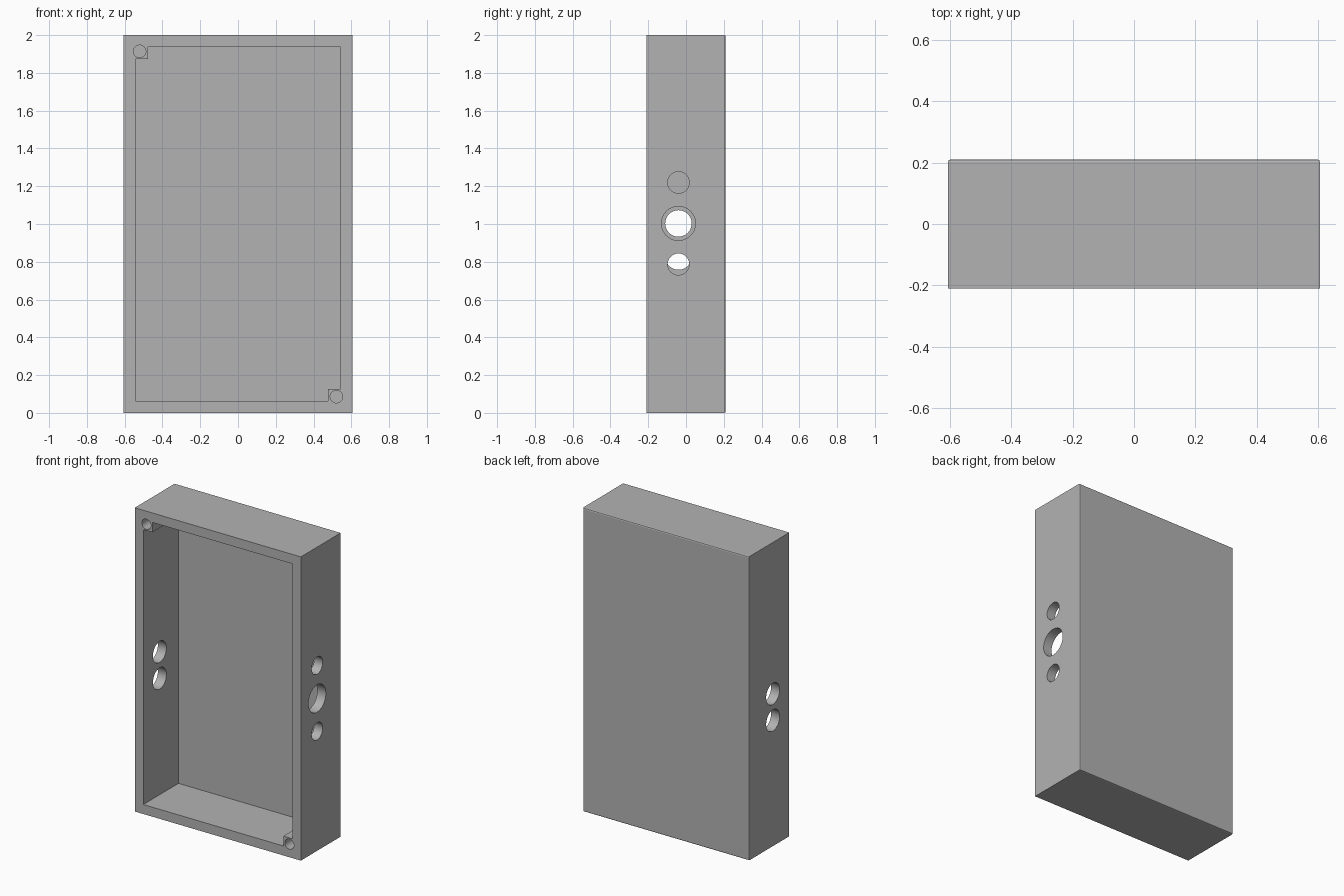
import bpy
import bmesh
import math
from mathutils import Matrix, Vector

cube = bpy.data.objects.get("Cube")
if cube:
    bpy.data.objects.remove(cube, do_unlink=True)

HALF_X, HALF_Y, HEIGHT = 0.605, 0.21, 2.0
WALL = 0.0625
HOLE_Y = -0.04

grey = bpy.data.materials.new("plain_grey")
grey.use_nodes = True
colour = (0.45, 0.45, 0.45, 1)
grey.diffuse_color = colour
grey.node_tree.nodes["Principled BSDF"].inputs["Base Color"].default_value = colour


def finish(name, bm):
    mesh = bpy.data.meshes.new(name)
    bm.to_mesh(mesh)
    bm.free()
    mesh.materials.append(grey)
    obj = bpy.data.objects.new(name, mesh)
    bpy.context.collection.objects.link(obj)
    return obj


def box(name, low, high, bevel=0):
    low, high = Vector(low), Vector(high)
    bm = bmesh.new()
    matrix = Matrix.Translation((low + high) / 2) @ Matrix.Diagonal((*(high - low), 1))
    bmesh.ops.create_cube(bm, size=1, matrix=matrix)
    if bevel:
        # Soften only the rim of the back face
        rim = [e for e in bm.edges if all(v.co.y > high.y - 1e-4 for v in e.verts)]
        bmesh.ops.bevel(bm, geom=rim, offset=bevel, segments=2, profile=0.5, affect='EDGES')
    return finish(name, bm)


def drill(name, centre, radius, length, axis):
    bm = bmesh.new()
    turn = Matrix.Rotation(math.pi / 2, 4, 'Y' if axis == 'X' else 'X')
    bmesh.ops.create_cone(bm, cap_ends=True, segments=48, radius1=radius, radius2=radius,
                          depth=length, matrix=Matrix.Translation(centre) @ turn)
    return finish(name, bm)


def combine(target, tool, operation):
    mod = target.modifiers.new(operation.lower(), 'BOOLEAN')
    mod.operation, mod.object, mod.solver = operation, tool, 'EXACT'
    bpy.context.view_layer.objects.active = target
    bpy.ops.object.modifier_apply(modifier=mod.name)
    bpy.data.objects.remove(tool, do_unlink=True)


# Outer case, open at the front
case = box("enclosure_case", (-HALF_X, -HALF_Y, 0), (HALF_X, HALF_Y, HEIGHT), 0.008)

# Cavity with two opposite corners left solid as screw posts
inner_x = HALF_X - WALL
cavity = box("cavity_cutter", (-inner_x, -HALF_Y - 0.1, WALL),
             (inner_x, 0.155, HEIGHT - WALL))
for side in (-1, 1):
    corner = Vector((side * inner_x, 0, HEIGHT / 2 - side * (HEIGHT / 2 - WALL)))
    reach = Vector((0.065, 0.5, 0.065))
    combine(cavity, box("post_block", corner - reach, corner + reach), 'DIFFERENCE')
combine(case, cavity, 'DIFFERENCE')

# Blind screw holes in the front rim
for side in (-1, 1):
    z = HEIGHT / 2 - side * 0.914
    combine(case, drill("screw_drill", (side * 0.521, -HALF_Y, z), 0.033, 0.5, 'Y'), 'DIFFERENCE')

# Connector holes through the side walls: side, height, radius
for side, z, radius in ((1, 1.22, 0.057), (1, 1.003, 0.09), (1, 0.787, 0.057),
                        (-1, 1.003, 0.07), (-1, 0.828, 0.07)):
    centre = (side * (HALF_X - WALL / 2), HOLE_Y, z)
    combine(case, drill("side_drill", centre, radius, WALL * 2, 'X'), 'DIFFERENCE')

case.select_set(True)
bpy.context.view_layer.objects.active = case
bpy.ops.object.shade_smooth_by_angle(angle=math.radians(20))
